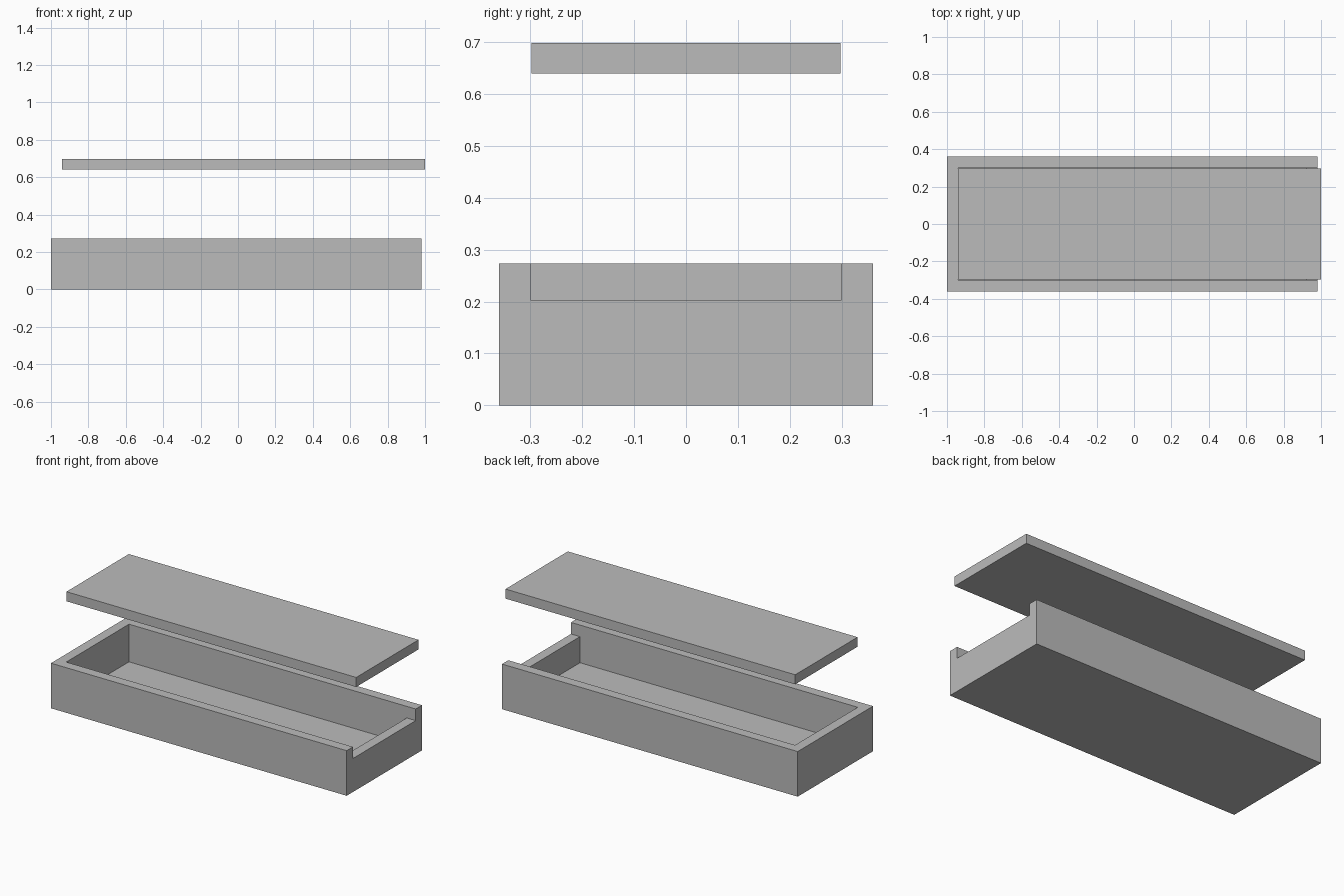
import bpy

default_cube = bpy.data.objects.get("Cube")
if default_cube:
    bpy.data.objects.remove(default_cube, do_unlink=True)

# Single flat grey for the whole model
grey = bpy.data.materials.new("light grey")
grey.use_nodes = True
colour = (0.5, 0.5, 0.5, 1)
grey.diffuse_color = colour
grey.node_tree.nodes["Principled BSDF"].inputs["Base Color"].default_value = colour


def block(name, x, y, z):
    """Axis-aligned block spanning the given (low, high) ranges."""
    spans = (x, y, z)
    bpy.ops.mesh.primitive_cube_add(size=1, location=[(a + b) / 2 for a, b in spans])
    obj = bpy.context.object
    obj.name = obj.data.name = name
    obj.scale = [b - a for a, b in spans]
    bpy.ops.object.transform_apply(location=True, rotation=False, scale=True)
    obj.data.materials.append(grey)
    return obj


def carve(target, cutter):
    """Subtract the cutter from the target, then discard the cutter."""
    cutter.hide_render = True
    mod = target.modifiers.new(cutter.name, "BOOLEAN")
    mod.operation = "DIFFERENCE"
    mod.solver = "EXACT"
    mod.object = cutter
    bpy.context.view_layer.objects.active = target
    bpy.ops.object.modifier_apply(modifier=mod.name)
    bpy.data.objects.remove(cutter, do_unlink=True)


LEFT, RIGHT = -1.0, 0.98
HALF_DEPTH, HEIGHT = 0.36, 0.273
WALL, FLOOR, SILL = 0.06, 0.045, 0.203
inner = HALF_DEPTH - WALL

# Open tray with a hollow interior
tray = block("tray", (LEFT, RIGHT), (-HALF_DEPTH, HALF_DEPTH), (0, HEIGHT))
carve(tray, block("hollow", (LEFT + WALL, RIGHT - WALL), (-inner, inner), (FLOOR, HEIGHT + 0.1)))

# Lowered end wall that lets the lid slide in
carve(tray, block("end_notch", (RIGHT - 2 * WALL, RIGHT + 0.1), (-inner, inner), (SILL, HEIGHT + 0.1)))

# Lid raised above the tray
lid = block("lid", (LEFT + WALL, 1.0), (-0.298, 0.298), (0.64, 0.698))
